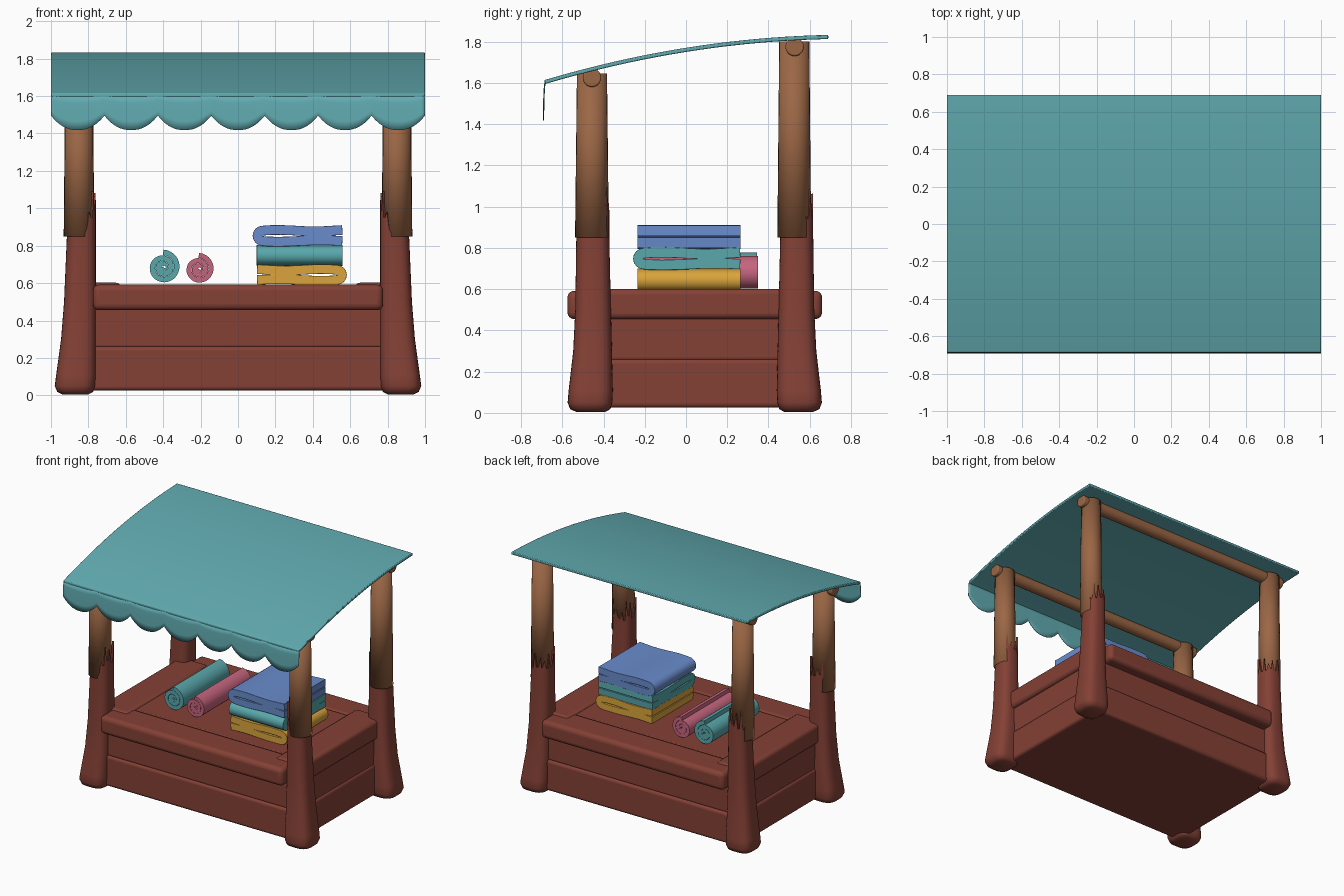
import bpy, bmesh, math, random
from mathutils import Vector

if "Cube" in bpy.data.objects:
    bpy.data.objects.remove(bpy.data.objects["Cube"])

random.seed(4)


def material(name, rgb):
    m = bpy.data.materials.new(name)
    m.diffuse_color = (*rgb, 1)
    m.use_nodes = True
    m.node_tree.nodes["Principled BSDF"].inputs["Base Color"].default_value = m.diffuse_color
    return m


TEAL = material("canopy_teal", (0.12, 0.41, 0.44))
RED = material("red_brown_wood", (0.23, 0.052, 0.036))
WOOD = material("light_wood", (0.33, 0.135, 0.06))
BLUE = material("towel_blue", (0.14, 0.26, 0.60))
AQUA = material("towel_aqua", (0.10, 0.39, 0.41))
YELLOW = material("towel_yellow", (0.70, 0.37, 0.045))
PINK = material("towel_pink", (0.56, 0.13, 0.21))


def finish(name, bm, mat, bevel=0, segments=3, mirror=False, angle=40):
    bmesh.ops.recalc_face_normals(bm, faces=bm.faces)
    me = bpy.data.meshes.new(name)
    bm.to_mesh(me)
    bm.free()
    ob = bpy.data.objects.new(name, me)
    bpy.context.collection.objects.link(ob)
    me.materials.append(mat)
    if bevel:
        b = ob.modifiers.new("round", 'BEVEL')
        b.width, b.segments, b.limit_method = bevel, segments, 'ANGLE'
        b.angle_limit = math.radians(40)
    if mirror:
        ob.modifiers.new("mirror", 'MIRROR')
    bpy.ops.object.select_all(action='DESELECT')
    bpy.context.view_layer.objects.active = ob
    ob.select_set(True)
    if angle >= 180:
        bpy.ops.object.shade_smooth()
    else:
        bpy.ops.object.shade_smooth_by_angle(angle=math.radians(angle))
    return ob


def box(name, x, y, z, mat, bevel, mirror=False):
    bm = bmesh.new()
    bmesh.ops.create_cube(bm, size=1)
    for v in bm.verts:
        v.co = [lo + (c + 0.5) * (hi - lo) for c, (lo, hi) in zip(v.co, (x, y, z))]
    finish(name, bm, mat, bevel, 4, mirror)


def loft(name, rings, mat, cap_end=True, **kw):
    bm = bmesh.new()
    vs = [[bm.verts.new(p) for p in r] for r in rings]
    n = len(vs[0])
    for a, b in zip(vs, vs[1:]):
        for i in range(n):
            bm.faces.new((a[i], a[(i + 1) % n], b[(i + 1) % n], b[i]))
    bm.faces.new(vs[0])
    if cap_end:
        bm.faces.new(vs[-1])
    return finish(name, bm, mat, **kw)


# Posts: round poles, front pair shorter than the back pair
def circle(cx, cy, z, r, n=24):
    return [(cx + r * math.cos(t * math.tau / n), cy + r * math.sin(t * math.tau / n), z) for t in range(n)]


for name, y, top in (("front_post", -0.456, 1.645), ("back_post", 0.525, 1.80)):
    loft(name, [circle(0.85, y, 0.85, 0.082), circle(0.85, y, top, 0.073)], WOOD, mirror=True, angle=180)

# Crossbeams under the canopy
for name, y, z in (("front_crossbeam", -0.456, 1.625), ("back_crossbeam", 0.527, 1.775)):
    ring = [(y + 0.045 * math.cos(t * math.tau / 20), z + 0.045 * math.sin(t * math.tau / 20)) for t in range(20)]
    loft(name, [[(x, *p) for p in ring] for x in (-0.95, 0.95)], WOOD, bevel=0.008)


# Legs: flared rounded-square sleeves with splintered top rims
def oval(x0, x1, y0, y1, z, power, n=40):
    pts = []
    for i in range(n):
        c, s = math.cos(i * math.tau / n), math.sin(i * math.tau / n)
        pts.append(((x0 + x1) / 2 + (x1 - x0) / 2 * math.copysign(abs(c) ** power, c),
                    (y0 + y1) / 2 + (y1 - y0) / 2 * math.copysign(abs(s) ** power, s), z))
    return pts


# height, x inner, x outer, inner y offset, outer y offset from the leg axis
SECTIONS = ((0.005, 0.80, 0.94, 0.06, 0.08), (0.018, 0.775, 0.966, 0.085, 0.11),
            (0.05, 0.764, 0.98, 0.095, 0.122), (0.11, 0.76, 0.972, 0.097, 0.117),
            (0.3, 0.76, 0.946, 0.093, 0.095), (0.5, 0.76, 0.93, 0.088, 0.085),
            (0.85, 0.76, 0.915, 0.08, 0.08))
for name, cy, sign in (("front_leg", -0.452, 1), ("back_leg", 0.537, -1)):
    rings = []
    for z, xi, xo, yi, yo in SECTIONS:
        lo, hi = (yo, yi) if sign == 1 else (yi, yo)
        rings.append(oval(xi, xo, cy - lo, cy + hi, z, 0.62 + 0.2 * min(1, z)))
    rim, inner = [], []
    for i, p in enumerate(rings[-1]):
        t = i * math.tau / 40
        w = max(-math.cos(t), math.sin(t))            # high towards the inside and the back
        w = min(1, max(0, (w - 0.1) / 0.6))
        spike = random.uniform(0.03, 0.14) if i % 3 == 0 else random.uniform(-0.02, 0.03)
        z = 0.855 + w * (0.11 + spike)
        rim.append((p[0], p[1], z))
        inner.append((0.84 + (p[0] - 0.84) * 0.85, cy + (p[1] - cy) * 0.85, z - 0.003))
    loft(name, rings + [rim, inner], RED, mirror=True, angle=50)

# Stall body: two stacked rounded planks all round
box("lower_planks", (-0.85, 0.85), (-0.50, 0.59), (0.025, 0.262), RED, 0.022)
box("upper_planks", (-0.84, 0.84), (-0.488, 0.575), (0.25, 0.48), RED, 0.02)

# Counter: inset panel framed by rounded beams
box("counter_panel", (-0.63, 0.63), (-0.34, 0.43), (0.47, 0.59), RED, 0.006)
box("counter_front_beam", (-0.775, 0.775), (-0.575, -0.335), (0.455, 0.592), RED, 0.032)
box("counter_back_beam", (-0.775, 0.775), (0.425, 0.66), (0.455, 0.592), RED, 0.032)
box("counter_side_beam", (0.625, 0.865), (-0.45, 0.54), (0.455, 0.602), RED, 0.028, mirror=True)

# Canopy: arched sheet
def canopy_z(y):
    u = (0.69 - y) / 1.38
    return 1.833 - 0.03 * u - 0.19 * u * u


ys = [-0.687 + 1.377 * i / 20 for i in range(21)]
outline = [(y, canopy_z(y)) for y in ys] + [(y, canopy_z(y) - 0.02) for y in reversed(ys)]
loft("canopy", [[(x, *p) for p in outline] for x in (-1, 1)], TEAL, bevel=0.005, segments=2)

# Valance: scalloped strip hanging from the front edge
COUNT, STEPS, ROWS = 7, 14, 4
bm = bmesh.new()
grid = []
for i in range(COUNT * STEPS + 1):
    x = -1 + 2 * i / (COUNT * STEPS)
    t = (i % STEPS) / STEPS * 2 - 1
    low = 1.418 + 0.077 * abs(t) ** 2.3
    col = []
    for r in range(ROWS + 1):
        f = r / ROWS
        col.append(bm.verts.new((x, -0.683 - 0.008 * math.sqrt(f), 1.61 + (low - 1.61) * f)))
    grid.append(col)
for a, b in zip(grid, grid[1:]):
    for r in range(ROWS):
        bm.faces.new((a[r], b[r], b[r + 1], a[r + 1]))
valance = finish("scalloped_valance", bm, TEAL, angle=60)
solid = valance.modifiers.new("thickness", 'SOLIDIFY')
solid.thickness, solid.offset = 0.005, 0


# Towels: a ribbon profile following a path, pushed along one axis
def ribbon(name, path, thick, lo, hi, mat, axis='Y', bevel=0.006):
    left, right = [], []
    for i, p in enumerate(path):
        d = Vector(path[min(i + 1, len(path) - 1)]) - Vector(path[max(i - 1, 0)])
        n = Vector((-d.y, d.x)).normalized() * thick / 2
        left.append(Vector(p) + n)
        right.append(Vector(p) - n)
    prof = left + right[::-1]
    rings = []
    for v, s in ((lo, 0.0), (hi, 0.0)):
        rings.append([(p.x, v, p.y) if axis == 'Y' else (v, p.x, p.y) for p in prof])
    loft(name, rings, mat, bevel=bevel, segments=2, angle=55)


def fold_path(a, b, z, height, turn):
    # flat layer, round fold, flat layer; turn picks the folded end
    r = height / 4
    if turn < 0:
        a, b = b, a
    s = 1 if b > a else -1
    pts = [(a + (b - r * s - a) * i / 8 + s * 0.012, z + r + 0.004 * math.sin(i * 0.8)) for i in range(8)]
    for k in range(9):
        t = -math.pi / 2 + math.pi * k / 8
        pts.append((b - s * r * 2 + s * r * math.cos(t), z + 2 * r + r * math.sin(t)))
    pts += [(b - s * r * 2 + (a - b + s * r * 2) * i / 8 + s * 0.012, z + 3 * r + 0.004 * math.sin(i * 0.9))
            for i in range(1, 9)]
    return pts


for name, z, h, mat, axis, turn in (("bottom_folded_towel", 0.59, 0.108, YELLOW, 'Y', 1),
                                    ("middle_folded_towel", 0.695, 0.106, AQUA, 'X', -1),
                                    ("top_folded_towel", 0.798, 0.11, BLUE, 'Y', -1)):
    xs, ysp = (0.10, 0.56), (-0.235, 0.265)
    across, along = (xs, ysp) if axis == 'Y' else (ysp, xs)
    # outer layers with one round fold
    path = fold_path(across[0] - 0.01, across[1] + 0.01 + h / 4 * 0.5, z, h, turn) if turn > 0 else \
        fold_path(across[0] - 0.01 - h / 4 * 0.5, across[1] + 0.01, z, h, turn)
    ribbon(name, path, h * 0.47, along[0], along[1], mat, axis, 0.013)

# Rolled towels lying on the counter
for name, cx, cz, radius, y0, y1, mat in (("large_rolled_towel", -0.40, 0.684, 0.096, -0.215, 0.345, AQUA),
                                          ("small_rolled_towel", -0.21, 0.675, 0.087, -0.225, 0.35, PINK)):
    turns, pitch = 2.6, radius / 3.1
    spiral = []
    for i in range(71):
        f = i / 70
        r = radius - pitch / 2 - pitch * turns * (1 - f)
        t = math.tau * turns * f - math.pi * 0.7
        spiral.append((cx + r * math.cos(t), cz + r * math.sin(t)))
    ribbon(name, spiral, pitch * 0.94, y0, y1, mat, 'Y', 0.008)
